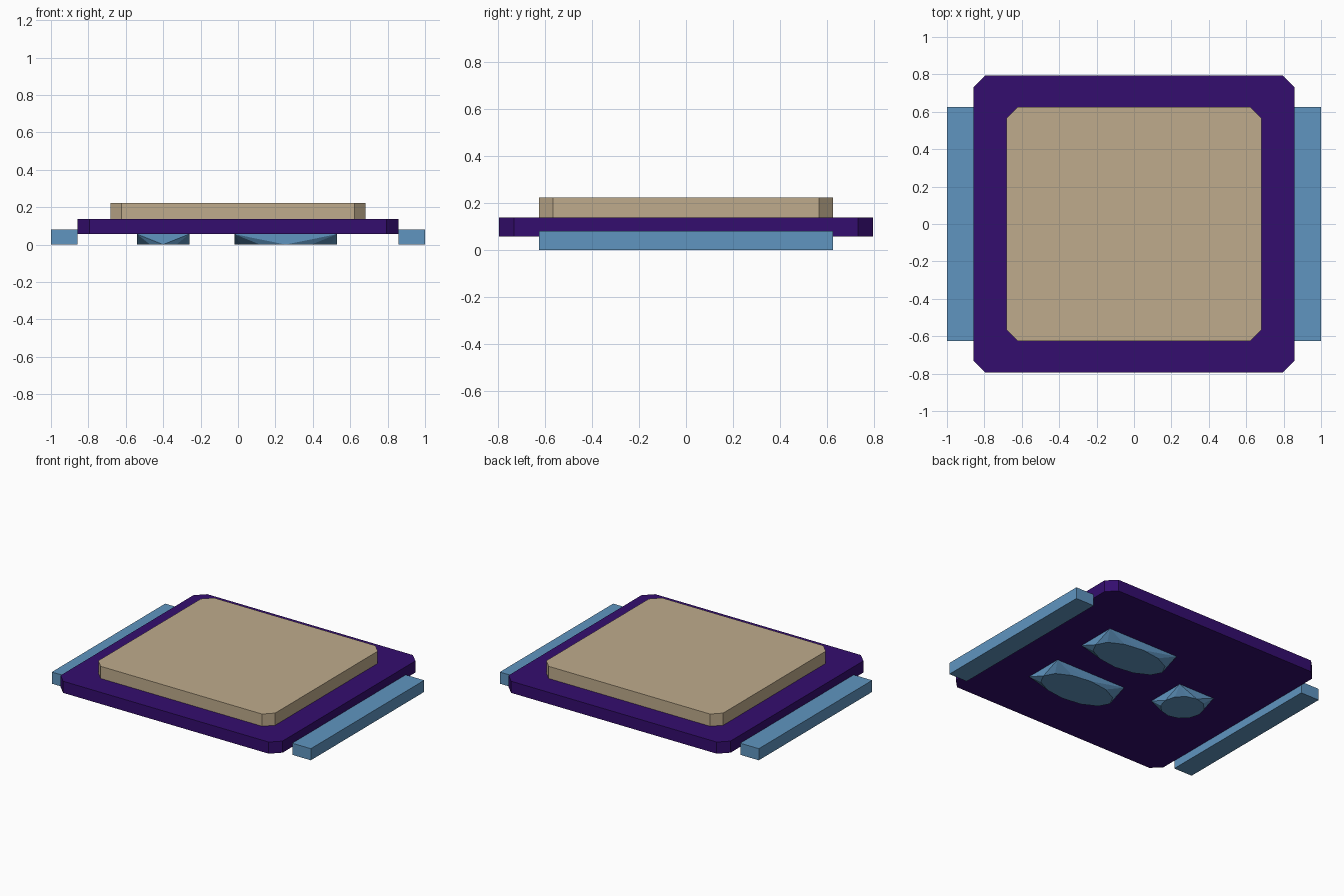
import bpy
import bmesh
from math import cos, sin, tau

cube = bpy.data.objects.get("Cube")
if cube:
    bpy.data.objects.remove(cube, do_unlink=True)


def material(name, rgb):
    mat = bpy.data.materials.new(name)
    mat.use_nodes = True
    mat.diffuse_color = (*rgb, 1)
    mat.node_tree.nodes["Principled BSDF"].inputs["Base Color"].default_value = (*rgb, 1)
    return mat


TAN = material("tan", (0.52, 0.41, 0.265))
PURPLE = material("deep purple", (0.034, 0.004, 0.156))
BLUE = material("steel blue", (0.115, 0.30, 0.53))


def finish(name, bm, mat):
    bmesh.ops.recalc_face_normals(bm, faces=bm.faces)
    mesh = bpy.data.meshes.new(name)
    bm.to_mesh(mesh)
    bm.free()
    mesh.materials.append(mat)
    obj = bpy.data.objects.new(name, mesh)
    bpy.context.collection.objects.link(obj)
    return obj


def slab(name, mat, half_x, half_y, z0, z1, x=0, cut=0):
    """Box with optional chamfered upright corners."""
    bm = bmesh.new()
    bmesh.ops.create_cube(bm, size=1)
    for v in bm.verts:
        v.co = (x + v.co.x * 2 * half_x, v.co.y * 2 * half_y, z1 if v.co.z > 0 else z0)
    if cut:
        upright = [e for e in bm.edges if abs(e.verts[0].co.z - e.verts[1].co.z) > 0.01]
        bmesh.ops.bevel(bm, geom=upright, offset=cut, segments=1, affect='EDGES')
    return finish(name, bm, mat)


def foot(name, x, y, half_x, half_y, top=0.056, sides=12):
    """Rectangular top blending into an oval underside."""
    bm = bmesh.new()
    for sx in (-1, 1):
        for sy in (-1, 1):
            bm.verts.new((x + sx * half_x, y + sy * half_y, top))
    for i in range(sides):
        a = tau * i / sides
        bm.verts.new((x + half_x * cos(a), y + half_y * sin(a), 0))
    bmesh.ops.convex_hull(bm, input=bm.verts)
    bmesh.ops.dissolve_limit(bm, angle_limit=0.01, verts=bm.verts, edges=bm.edges)
    return finish(name, bm, BLUE)


# Stacked plates
slab("base_plate", PURPLE, 0.857, 0.795, 0.056, 0.137, cut=0.063)
slab("top_pad", TAN, 0.683, 0.625, 0.137, 0.222, cut=0.06)

# Side rails
for side, label in ((1, "left"), (-1, "right")):
    slab(label + "_side_rail", BLUE, 0.0715, 0.625, 0, 0.081, x=side * 0.9285)

# Feet under the base
foot("back_wide_foot", 0.255, 0.255, 0.275, 0.14)
foot("front_wide_foot", 0.255, -0.26, 0.275, 0.14)
foot("small_foot", -0.4, 0, 0.14, 0.14)
